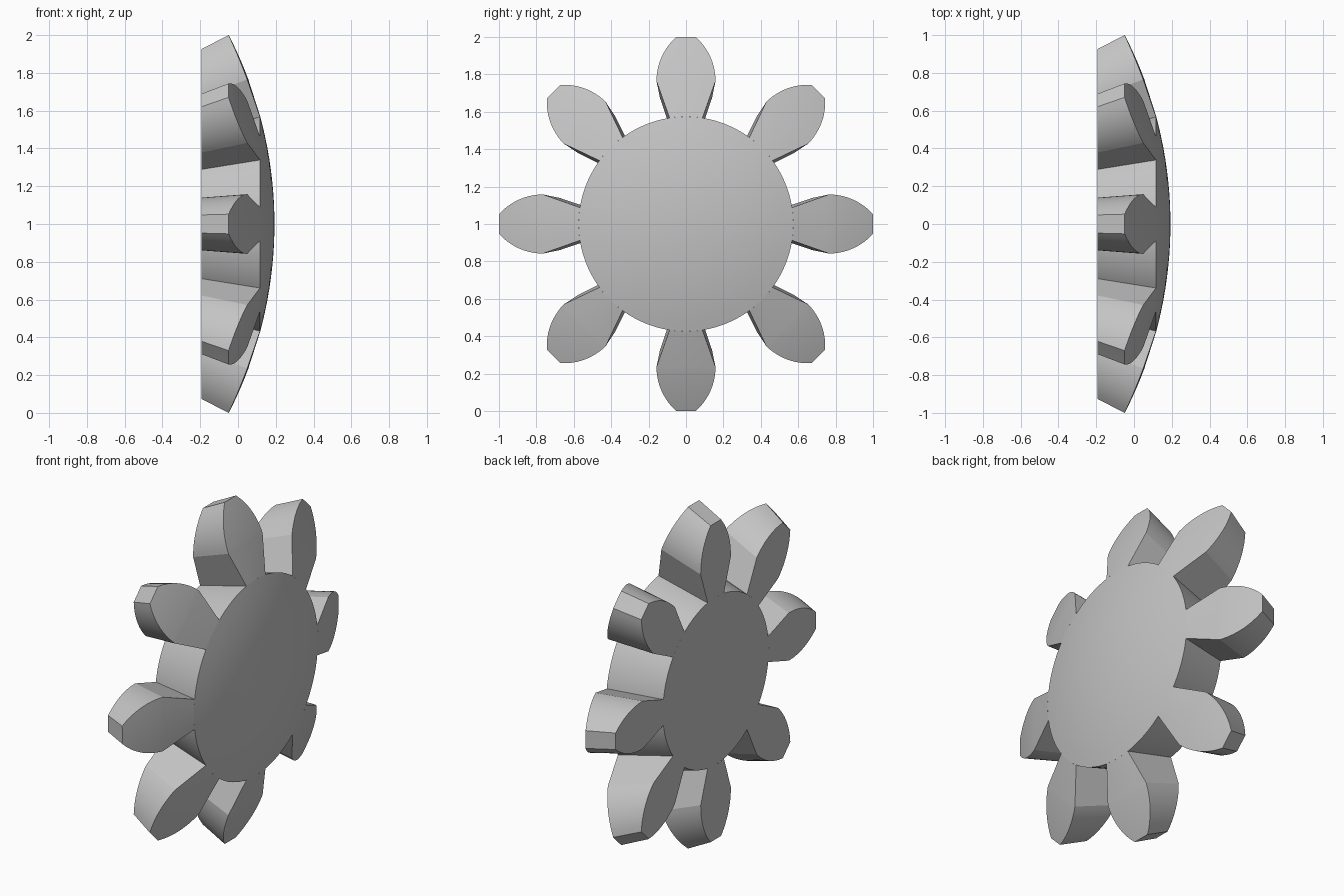
import bpy, bmesh, math
from mathutils import Vector, Matrix

if "Cube" in bpy.data.objects:
    bpy.data.objects.remove(bpy.data.objects["Cube"], do_unlink=True)

# Crown gear lying on a sphere: every flank runs towards the sphere centre
CENTRE_X, RADIUS = -1.994, 2.187
BACK_X = -0.193
ROOT_R, ROOT_HALF = 0.574, math.asin(0.088 / 0.574)
TEETH = 8

steel = bpy.data.materials.new("grey metal")
steel.use_nodes = True
grey = (0.55, 0.55, 0.55, 1)
steel.diffuse_color = grey
steel.node_tree.nodes["Principled BSDF"].inputs["Base Color"].default_value = grey


def on_dome(y, z):
    return Vector((CENTRE_X + math.sqrt(RADIUS ** 2 - y * y - z * z), y, z))


def on_back(p):
    s = (BACK_X - CENTRE_X) / (p.x - CENTRE_X)
    return Vector((BACK_X, p.y * s, p.z * s))


def make_object(name, bm):
    bmesh.ops.remove_doubles(bm, verts=bm.verts, dist=1e-5)
    bmesh.ops.recalc_face_normals(bm, faces=bm.faces)
    mesh = bpy.data.meshes.new(name)
    bm.to_mesh(mesh)
    bm.free()
    mesh.materials.append(steel)
    obj = bpy.data.objects.new(name, mesh)
    bpy.context.collection.objects.link(obj)
    bpy.ops.object.select_all(action='DESELECT')
    obj.select_set(True)
    bpy.context.view_layer.objects.active = obj
    bpy.ops.object.shade_smooth_by_angle(angle=math.radians(15))
    return obj


# Domed body: a lathed dome, a conical rim and a flat back
bm = bmesh.new()
profile = [on_dome(0, ROOT_R * i / 10) for i in range(11)]
rim = on_back(profile[-1])
profile += [rim, Vector((BACK_X, 0, 0))]
verts = [bm.verts.new(p) for p in profile]
edges = [bm.edges.new(pair) for pair in zip(verts, verts[1:])]
bmesh.ops.spin(bm, geom=verts + edges, cent=(0, 0, 0), axis=(1, 0, 0),
               angle=math.tau, steps=96, use_merge=False)
body = make_object("gear_body", bm)
body.location.z = 1

# Tooth: narrow at the root, widest part way up, then rounded to a flat tip
WIDE_R, WIDE_HALF, TIP_HALF = 0.765, 0.158, 0.052
length = 1 - WIDE_R
drop = WIDE_HALF - TIP_HALF
arc = (length ** 2 + drop ** 2) / (2 * drop)
COLS = [i / 3 for i in range(-3, 4)]

rows = [[(ROOT_R * math.sin(v * ROOT_HALF), ROOT_R * math.cos(v * ROOT_HALF))
         for v in COLS]]
for i in range(11):
    along = length * i / 10
    half = WIDE_HALF - arc + math.sqrt(arc ** 2 - along ** 2)
    rows.append([(v * half, WIDE_R + along) for v in COLS])

bm = bmesh.new()
front = [[bm.verts.new(on_dome(*p)) for p in row] for row in rows]
back = [[bm.verts.new(on_back(v.co)) for v in row] for row in front]
last = len(COLS) - 1
for i in range(len(rows) - 1):
    for grid in (front, back):
        for j in range(last):
            bm.faces.new((grid[i][j], grid[i][j + 1],
                          grid[i + 1][j + 1], grid[i + 1][j]))
    for j in (0, last):
        bm.faces.new((front[i][j], front[i + 1][j], back[i + 1][j], back[i][j]))
for j in range(last):
    bm.faces.new((front[-1][j], front[-1][j + 1], back[-1][j + 1], back[-1][j]))
tooth = make_object("tooth_1", bm)

# Repeat the tooth around the axis
for k in range(TEETH):
    obj = tooth
    if k:
        obj = bpy.data.objects.new(f"tooth_{k + 1}", tooth.data)
        bpy.context.collection.objects.link(obj)
    obj.matrix_world = (Matrix.Translation((0, 0, 1))
                        @ Matrix.Rotation(math.tau * k / TEETH, 4, 'X'))
